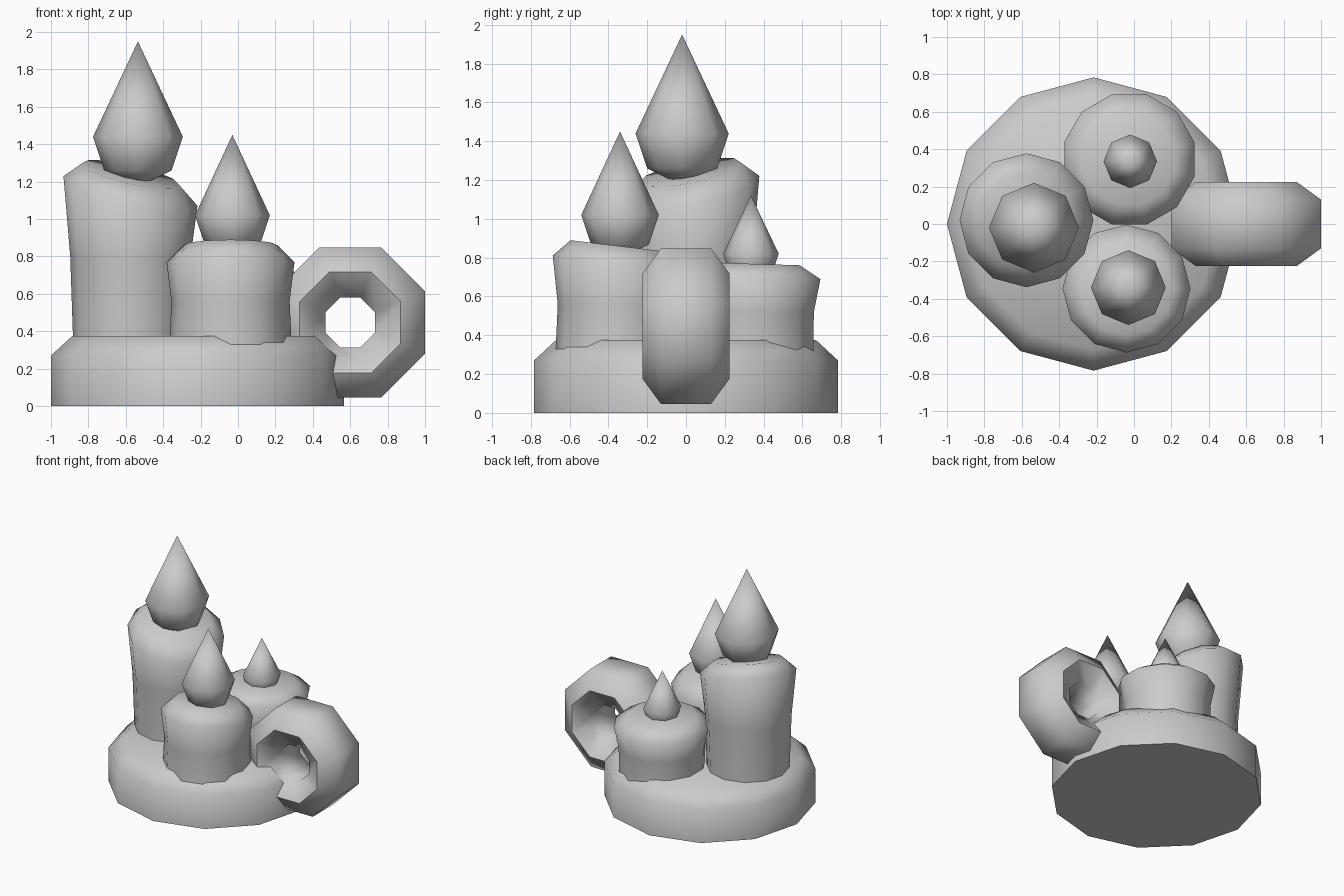
import bpy, bmesh
from math import cos, sin, pi, radians

if "Cube" in bpy.data.objects:
    bpy.data.objects.remove(bpy.data.objects["Cube"])


def finish(name, bm):
    bmesh.ops.recalc_face_normals(bm, faces=bm.faces)
    mesh = bpy.data.meshes.new(name)
    bm.to_mesh(mesh)
    bm.free()
    obj = bpy.data.objects.new(name, mesh)
    bpy.context.collection.objects.link(obj)
    bpy.ops.object.select_all(action='DESELECT')
    obj.select_set(True)
    bpy.context.view_layer.objects.active = obj
    bpy.ops.object.shade_smooth_by_angle(angle=radians(70))
    return obj


def bridge(bm, a, b):
    n = len(a)
    for i in range(n):
        j = (i + 1) % n
        bm.faces.new((a[i], a[j], b[j], b[i]))


def lathe(name, centre, profile, sides, turn=0.0, tilt=(0, 0), tip=None):
    """Spin (radius, z, tilt weight) rings about a vertical axis and cap the ends."""
    cx, cy = centre
    bm = bmesh.new()
    rings = []
    for r, z, w in profile:
        ring = []
        for i in range(sides):
            a = turn + 2 * pi * i / sides
            x, y = r * cos(a), r * sin(a)
            ring.append(bm.verts.new((cx + x, cy + y, z + w * (tilt[0] * x + tilt[1] * y))))
        rings.append(ring)
    for a, b in zip(rings, rings[1:]):
        bridge(bm, a, b)
    bm.faces.new(rings[0])
    if tip is None:
        bm.faces.new(rings[-1])
    else:
        apex = bm.verts.new((cx, cy, tip))
        for i in range(sides):
            bm.faces.new((rings[-1][i], rings[-1][(i + 1) % sides], apex))
    return finish(name, bm)


# Round dish
lathe("dish", (-0.216, 0), [(0.784, 0, 0), (0.784, 0.27, 0), (0.67, 0.375, 0)], 12)

# Candles with slanted, softened tops
lathe("tall_candle", (-0.575, 0.02),
      [(0.305, 0.30, 0), (0.322, 0.80, 0), (0.358, 1.15, 1), (0.26, 1.24, 1)],
      12, tilt=(-0.22, 0.2))
lathe("front_candle", (-0.04, -0.345),
      [(0.328, 0.30, 0), (0.316, 0.56, 0), (0.342, 0.77, 1), (0.25, 0.86, 1)],
      12, tilt=(0, -0.12))
lathe("back_candle", (-0.025, 0.345),
      [(0.322, 0.30, 0), (0.325, 0.52, 0), (0.36, 0.70, 1), (0.25, 0.768, 1)],
      12, turn=pi / 12, tilt=(0, -0.03))

# Teardrop flames
lathe("tall_flame", (-0.535, -0.02),
      [(0.06, 1.20, 0), (0.18, 1.26, 0), (0.24, 1.44, 0)], 8, tip=1.95)
lathe("front_flame", (-0.03, -0.34),
      [(0.05, 0.82, 0), (0.15, 0.87, 0), (0.2, 1.02, 0)], 8, tip=1.45)
lathe("back_flame", (-0.02, 0.335),
      [(0.04, 0.68, 0), (0.105, 0.71, 0), (0.143, 0.82, 0)], 8, tip=1.12)

# Octagonal ring handle with a six-sided section (apothem, half depth)
section = [(0.4, -0.13), (0.4, 0.13), (0.27, 0.225),
           (0.133, 0.13), (0.133, -0.13), (0.27, -0.225)]
bm = bmesh.new()
loops = []
for i in range(8):
    a = pi / 8 + i * pi / 4
    k = 1 / cos(pi / 8)
    loops.append([bm.verts.new((0.6 + r * k * cos(a), y, 0.447 + r * k * sin(a)))
                  for r, y in section])
for i in range(8):
    bridge(bm, loops[i], loops[(i + 1) % 8])
finish("handle", bm)
